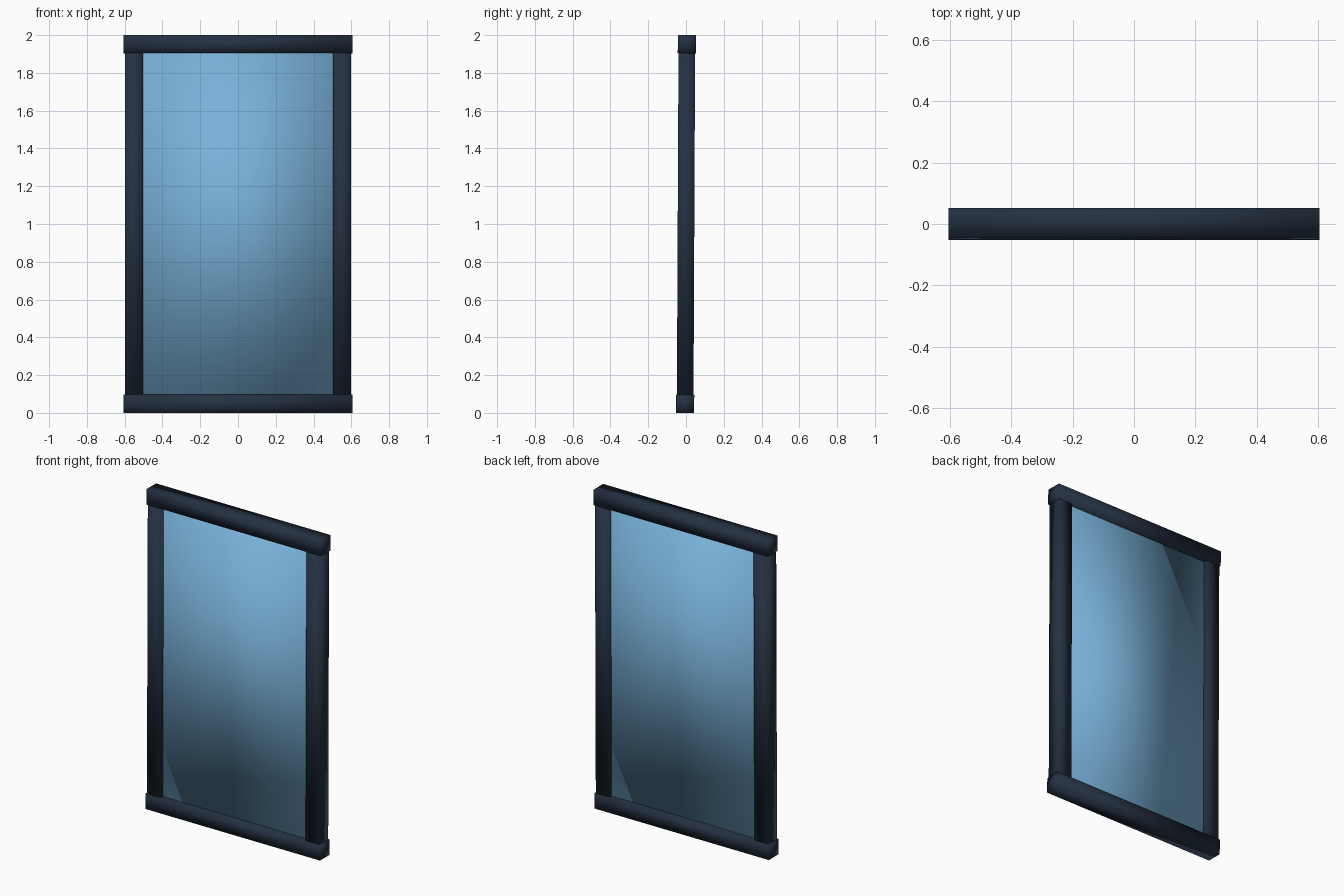
import bpy
import bmesh
from mathutils import Matrix, Vector

cube = bpy.data.objects.get("Cube")
if cube:
    bpy.data.objects.remove(cube, do_unlink=True)


def make_material(name, rgb):
    mat = bpy.data.materials.new(name)
    mat.use_nodes = True
    color = (*rgb, 1.0)
    mat.diffuse_color = color
    mat.node_tree.nodes["Principled BSDF"].inputs["Base Color"].default_value = color
    return mat


frame_navy = make_material("frame navy", (0.018, 0.030, 0.054))
glass_blue = make_material("glass blue", (0.190, 0.440, 0.690))

# The whole window leans back very slightly about its middle
MIDDLE = Vector((0, 0, 1))
LEAN = Matrix.Translation(MIDDLE) @ Matrix.Rotation(-0.0047, 4, "X") @ Matrix.Translation(-MIDDLE)


def soft_box(name, center, size, mat, split_diagonal=False):
    """Box with shared smooth normals, optionally split corner to corner."""
    bm = bmesh.new()
    bmesh.ops.create_cube(bm, size=1)
    if split_diagonal:
        for side in (-1, 1):
            ends = [v for v in bm.verts if v.co.y * side > 0 and v.co.x * v.co.z > 0]
            bmesh.ops.connect_verts(bm, verts=ends)
    bmesh.ops.scale(bm, vec=size, verts=bm.verts)
    bmesh.ops.translate(bm, vec=center, verts=bm.verts)
    bmesh.ops.transform(bm, matrix=LEAN, verts=bm.verts)
    for face in bm.faces:
        face.smooth = True
    mesh = bpy.data.meshes.new(name)
    bm.to_mesh(mesh)
    bm.free()
    mesh.materials.append(mat)
    obj = bpy.data.objects.new(name, mesh)
    bpy.context.collection.objects.link(obj)
    return obj


# Rails across the top and bottom
for name, z in (("bottom_rail", 0.048), ("top_rail", 1.952)):
    soft_box(name, (0, 0, z), (1.21, 0.096, 0.096), frame_navy)

# Upright posts between the rails
for name, x in (("right_post", -0.55), ("left_post", 0.55)):
    soft_box(name, (x, 0, 1), (0.095, 0.088, 1.85), frame_navy)

# Glass pane, its edges buried in the frame
soft_box("glass_pane", (0, 0, 1), (1.10, 0.045, 1.90), glass_blue, split_diagonal=True)
